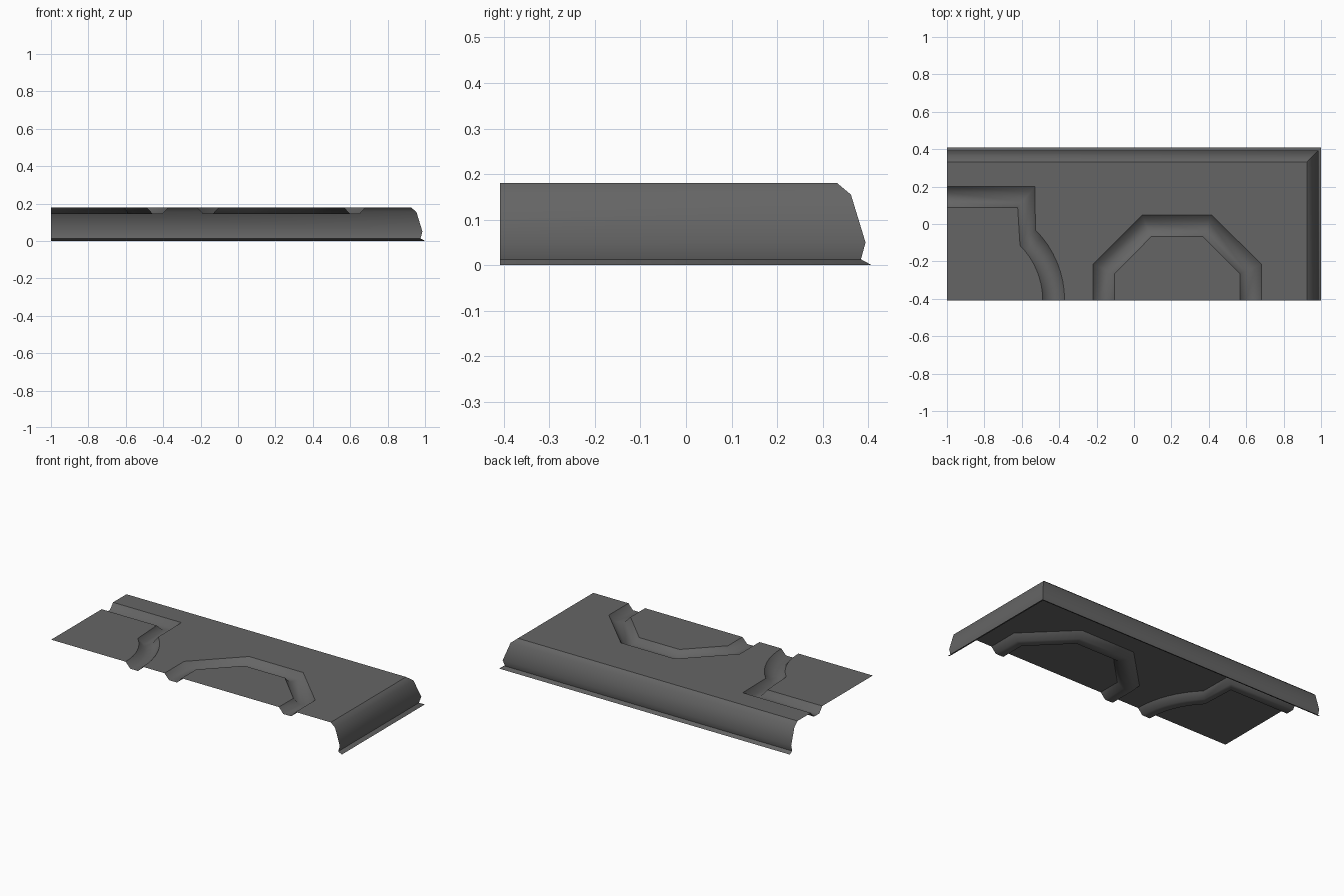
import bpy, bmesh, math
from mathutils import Vector

cube = bpy.data.objects.get("Cube")
if cube:
    bpy.data.objects.remove(cube, do_unlink=True)

TOP, FLOOR = 0.18, 0.145
LEFT, RIGHT, FRONT, BACK = -1.0, 1.0, -0.408, 0.408

grey = bpy.data.materials.new("dark_grey")
grey.use_nodes = True
colour = (0.13, 0.13, 0.13, 1)
grey.diffuse_color = colour
bsdf = grey.node_tree.nodes["Principled BSDF"]
bsdf.inputs["Base Color"].default_value = colour
bsdf.inputs["Roughness"].default_value = 0.7

bm = bmesh.new()
cache = {}


def vert(x, y, z):
    key = (round(x, 4), round(y, 4), round(z, 4))
    if key not in cache:
        cache[key] = bm.verts.new(key)
    return cache[key]


def panel(points):
    return bm.faces.new([vert(x, y, TOP) for x, y in points])


def strip(rows):
    """Quads between successive rows of 3D points."""
    faces = []
    for a, b in zip(rows, rows[1:]):
        for i in range(len(a) - 1):
            faces.append(bm.faces.new([vert(*p) for p in (a[i], a[i + 1], b[i + 1], b[i])]))
    return faces


def groove(outer, inner):
    """Trapezoid channel between two outlines."""
    rows = []
    for t, z in ((0, TOP), (0.27, FLOOR), (0.73, FLOOR), (1, TOP)):
        rows.append([(a[0] + (b[0] - a[0]) * t, a[1] + (b[1] - a[1]) * t, z)
                     for a, b in zip(outer, inner)])
    return strip(rows)


def arc(cx, radius, steps=8):
    """Eighth of a circle ending on the front edge."""
    angles = [math.radians(45) * (1 - i / steps) for i in range(steps + 1)]
    return [(cx + radius * math.cos(a), FRONT + radius * math.sin(a)) for a in angles]


# Channel outlines: stepped and curved one, and half-octagon one
bend_outer = [(LEFT, 0.20), (-0.53, 0.20)] + arc(-0.903, 0.532)
bend_inner = [(LEFT, 0.088), (-0.622, 0.088)] + arc(-0.903, 0.415)
oct_outer = [(-0.22, FRONT), (-0.22, -0.215), (0.043, 0.048),
             (0.415, 0.048), (0.682, -0.215), (0.682, FRONT)]
oct_inner = [(-0.103, FRONT), (-0.103, -0.265), (0.092, -0.068),
             (0.37, -0.068), (0.567, -0.265), (0.567, FRONT)]
groove(bend_outer, bend_inner)
groove(oct_outer, oct_inner)

# Rolled skirt along the back and the +x side: inset from the rim, height
skirt_profile = [(0.076, TOP), (0.046, 0.155), (0.014, 0.05), (0.024, 0.013), (0, 0)]
skirt = strip([[(LEFT, BACK - d, z), (RIGHT - d, BACK - d, z), (RIGHT - d, FRONT, z)]
               for d, z in skirt_profile])

# Flat top panels
inset = skirt_profile[0][0]
rim = [(LEFT, BACK - inset), (RIGHT - inset, BACK - inset), (RIGHT - inset, FRONT)]
flats = {panel(rim + oct_outer[::-1] + bend_outer[::-1]),
         panel(bend_inner + [(LEFT, FRONT)]),
         panel(oct_inner)}

# Face everything upward and outward
bmesh.ops.recalc_face_normals(bm, faces=bm.faces[:])
bm.normal_update()
if next(iter(flats)).normal.z < 0:
    bmesh.ops.reverse_faces(bm, faces=bm.faces[:])
    bm.normal_update()

# Smooth shading, sharp around the flat panels and at the skirt folds
skirt = set(skirt)
for f in bm.faces:
    f.smooth = f not in flats
for e in bm.edges:
    near = set(e.link_faces)
    fold = len(near) == 2 and near <= skirt and e.calc_face_angle() > math.radians(50)
    e.smooth = not (near & flats or fold)

mesh = bpy.data.meshes.new("roof_panel")
bm.to_mesh(mesh)
bm.free()
mesh.materials.append(grey)
obj = bpy.data.objects.new("roof_panel", mesh)
bpy.context.scene.collection.objects.link(obj)
